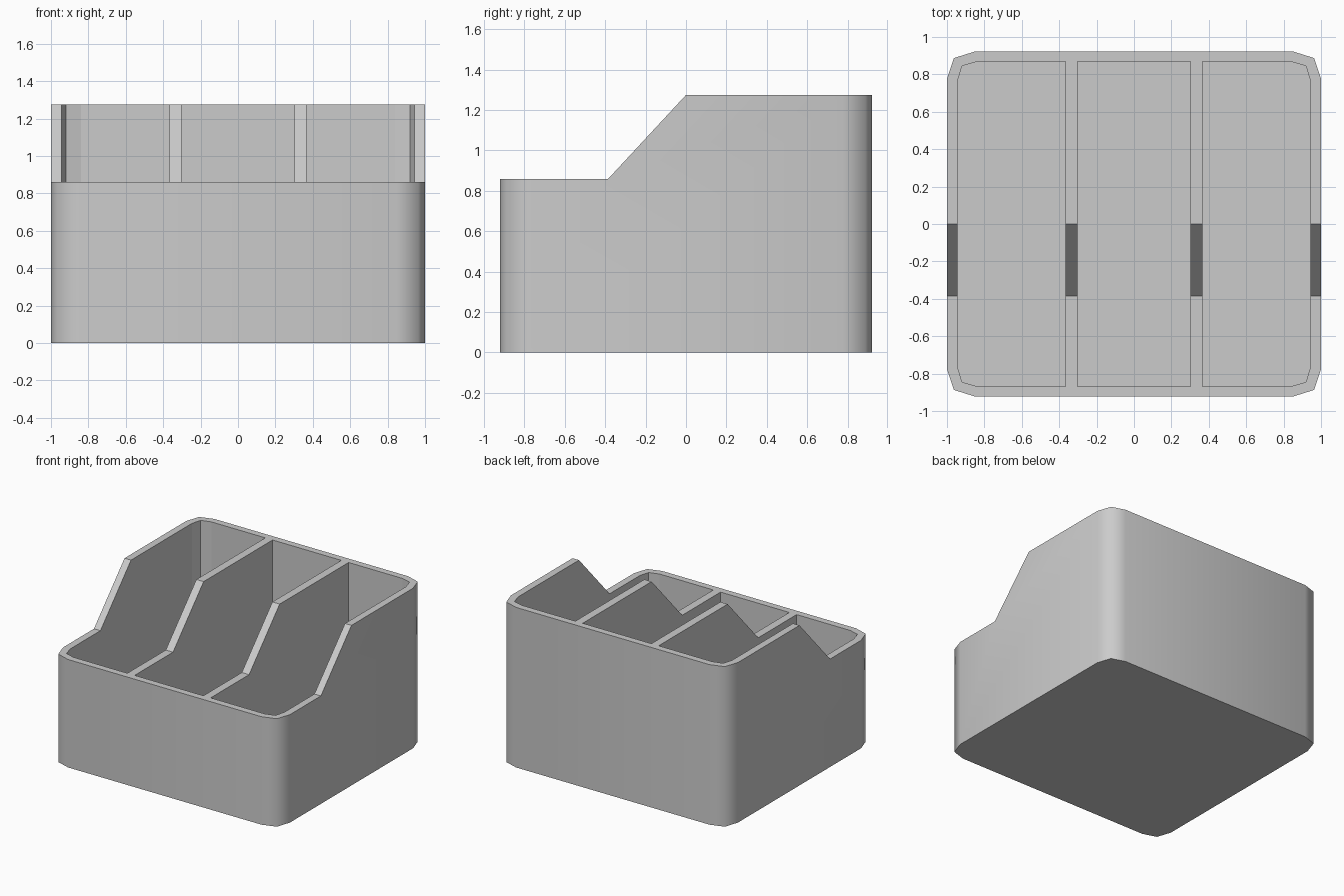
import bpy, bmesh
from mathutils import Vector

if "Cube" in bpy.data.objects:
    bpy.data.objects.remove(bpy.data.objects["Cube"])


def prism(name, outline, direction, smooth_sides=False):
    """Extrude a closed 3D outline along a direction into a solid object."""
    bm = bmesh.new()
    face = bm.faces.new([bm.verts.new(p) for p in outline])
    ext = bmesh.ops.extrude_face_region(bm, geom=[face])
    verts = [g for g in ext["geom"] if isinstance(g, bmesh.types.BMVert)]
    bmesh.ops.translate(bm, verts=verts, vec=Vector(direction))
    bmesh.ops.recalc_face_normals(bm, faces=bm.faces)
    for f in bm.faces:
        f.smooth = smooth_sides and abs(f.normal.z) < 0.5
    mesh = bpy.data.meshes.new(name)
    bm.to_mesh(mesh)
    bm.free()
    obj = bpy.data.objects.new(name, mesh)
    bpy.context.collection.objects.link(obj)
    return obj


def cut(target, cutter):
    """Subtract the cutter from the target, then remove the cutter."""
    mod = target.modifiers.new("cut", "BOOLEAN")
    mod.operation = "DIFFERENCE"
    mod.solver = "EXACT"
    mod.object = cutter
    bpy.context.view_layer.objects.active = target
    bpy.ops.object.modifier_apply(modifier=mod.name)
    bpy.data.objects.remove(cutter, do_unlink=True)


HEIGHT, FLOOR, FRONT_HEIGHT = 1.275, 0.06, 0.86

# Outer body: rectangle with two-step rounded corners, smooth side walls
corner = [(1.0, 0.775), (0.963, 0.887), (0.852, 0.922)]
back = corner + [(-x, y) for x, y in reversed(corner)]
outline = back + [(-x, -y) for x, y in back]
organizer = prism("organizer_box", [(x, y, 0) for x, y in outline],
                  (0, 0, HEIGHT), smooth_sides=True)

# Compartments: square middle one, outer two rounded on the outside
inner = [(0.943, 0.765), (0.92, 0.845), (0.84, 0.868), (0.367, 0.868)]
side = inner + [(x, -y) for x, y in reversed(inner)]
middle = [(0.303, 0.868), (-0.303, 0.868), (-0.303, -0.868), (0.303, -0.868)]
for pocket in (side, [(-x, y) for x, y in side], middle):
    cut(organizer, prism("pocket_cutter", [(x, y, FLOOR) for x, y in pocket],
                         (0, 0, HEIGHT)))

# Lowered front with sloped transition, cut through walls and dividers
step = [(-1.2, FRONT_HEIGHT), (-0.385, FRONT_HEIGHT), (0, HEIGHT),
        (0.186, HEIGHT + 0.2), (-1.2, HEIGHT + 0.2)]
cut(organizer, prism("front_cutter", [(-1.2, y, z) for y, z in step],
                     (2.4, 0, 0)))
